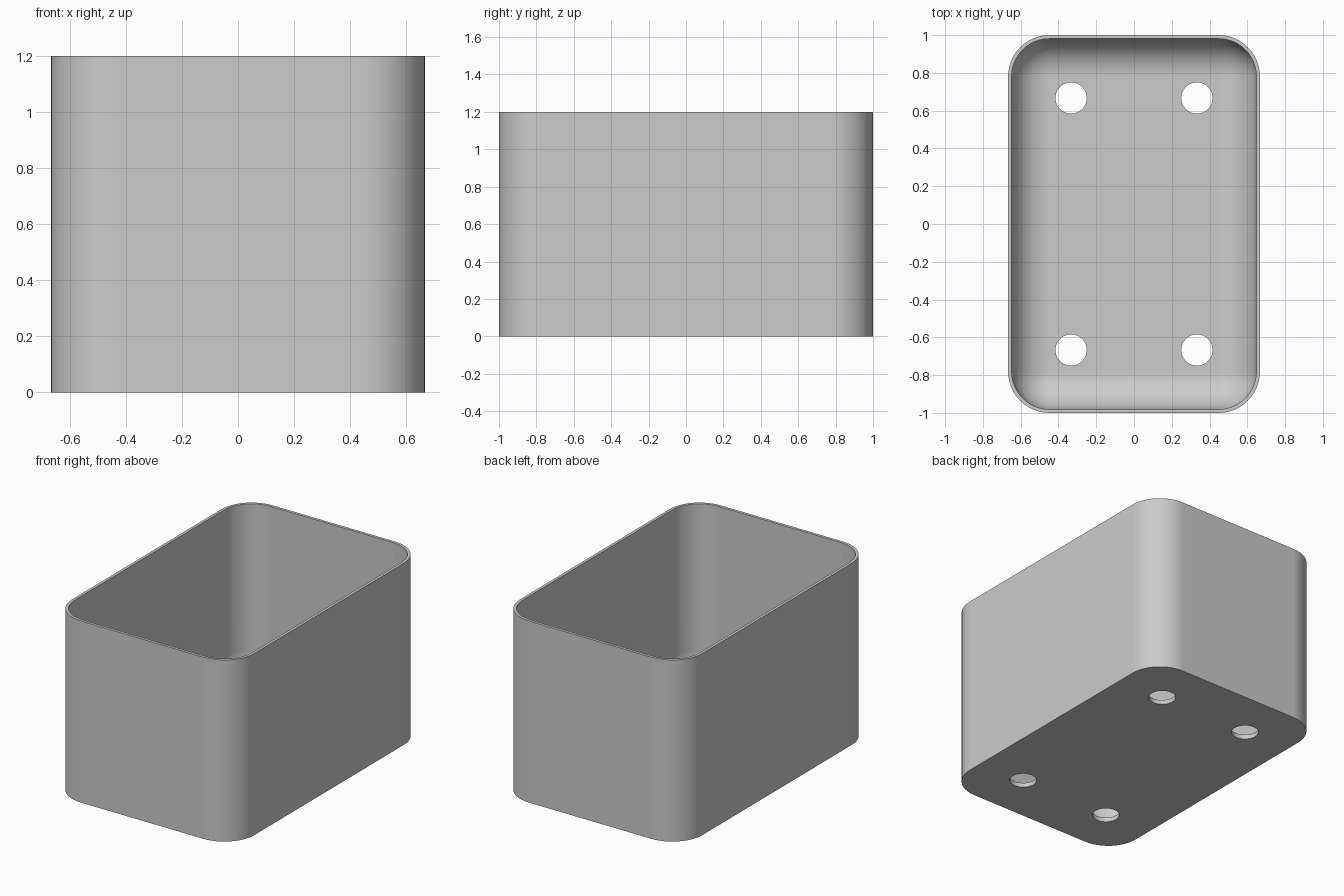
import bpy, bmesh, math

old = bpy.data.objects.get("Cube")
if old:
    bpy.data.objects.remove(old, do_unlink=True)

HALF_X, HALF_Y, HEIGHT = 0.667, 1.0, 1.2
CORNER, WALL, FLOOR = 0.22, 0.019, 0.03
FILLET = 0.2
STEPS = 12

grey = bpy.data.materials.new("plain grey")
grey.use_nodes = True
colour = (0.6, 0.6, 0.6, 1)
grey.diffuse_color = colour
grey.node_tree.nodes["Principled BSDF"].inputs["Base Color"].default_value = colour


def ring(bm, inset, z):
    """Rounded rectangle, inset from the outer outline."""
    r = CORNER - inset
    verts = []
    for k, (sx, sy) in enumerate(((1, 1), (-1, 1), (-1, -1), (1, -1))):
        for i in range(STEPS + 1):
            a = math.pi / 2 * (k + i / STEPS)
            verts.append(bm.verts.new((sx * (HALF_X - CORNER) + r * math.cos(a),
                                       sy * (HALF_Y - CORNER) + r * math.sin(a), z)))
    return verts


# Box shell: outside wall, rim, inside wall, rounded inner foot
profile = [(0, 0), (0, HEIGHT), (WALL, HEIGHT)]
for i in range(STEPS + 1):
    a = math.pi / 2 * i / STEPS
    profile.append((WALL + FILLET * (1 - math.cos(a)),
                    FLOOR + FILLET * (1 - math.sin(a))))

bm = bmesh.new()
rings = [ring(bm, d, z) for d, z in profile]
for low, high in zip(rings, rings[1:]):
    n = len(low)
    for i in range(n):
        j = (i + 1) % n
        bm.faces.new((low[i], low[j], high[j], high[i]))
bm.faces.new(rings[0][::-1])
bm.faces.new(rings[-1])
bmesh.ops.remove_doubles(bm, verts=bm.verts, dist=0.0002)
bmesh.ops.recalc_face_normals(bm, faces=bm.faces)
mesh = bpy.data.meshes.new("box")
bm.to_mesh(mesh)
bm.free()
box = bpy.data.objects.new("box", mesh)
bpy.context.collection.objects.link(box)
mesh.materials.append(grey)

# Four drain holes through the floor
for sx in (-1, 1):
    for sy in (-1, 1):
        bpy.ops.mesh.primitive_cylinder_add(vertices=48, radius=0.083, depth=0.3,
                                            location=(sx * 0.333, sy * 0.667, 0))
        cutter = bpy.context.object
        cutter.name = "hole_cutter"
        cutter.data.materials.append(grey)
        mod = box.modifiers.new("drain_hole", "BOOLEAN")
        mod.operation = "DIFFERENCE"
        mod.solver = "EXACT"
        mod.object = cutter
        bpy.context.view_layer.objects.active = box
        bpy.ops.object.modifier_apply(modifier=mod.name)
        bpy.data.objects.remove(cutter, do_unlink=True)

# Smooth curves, crisp rim and base
bpy.ops.object.select_all(action="DESELECT")
box.select_set(True)
bpy.context.view_layer.objects.active = box
bpy.ops.object.shade_smooth_by_angle(angle=math.radians(30))
normals = box.modifiers.new("even_shading", "WEIGHTED_NORMAL")
normals.keep_sharp = True
